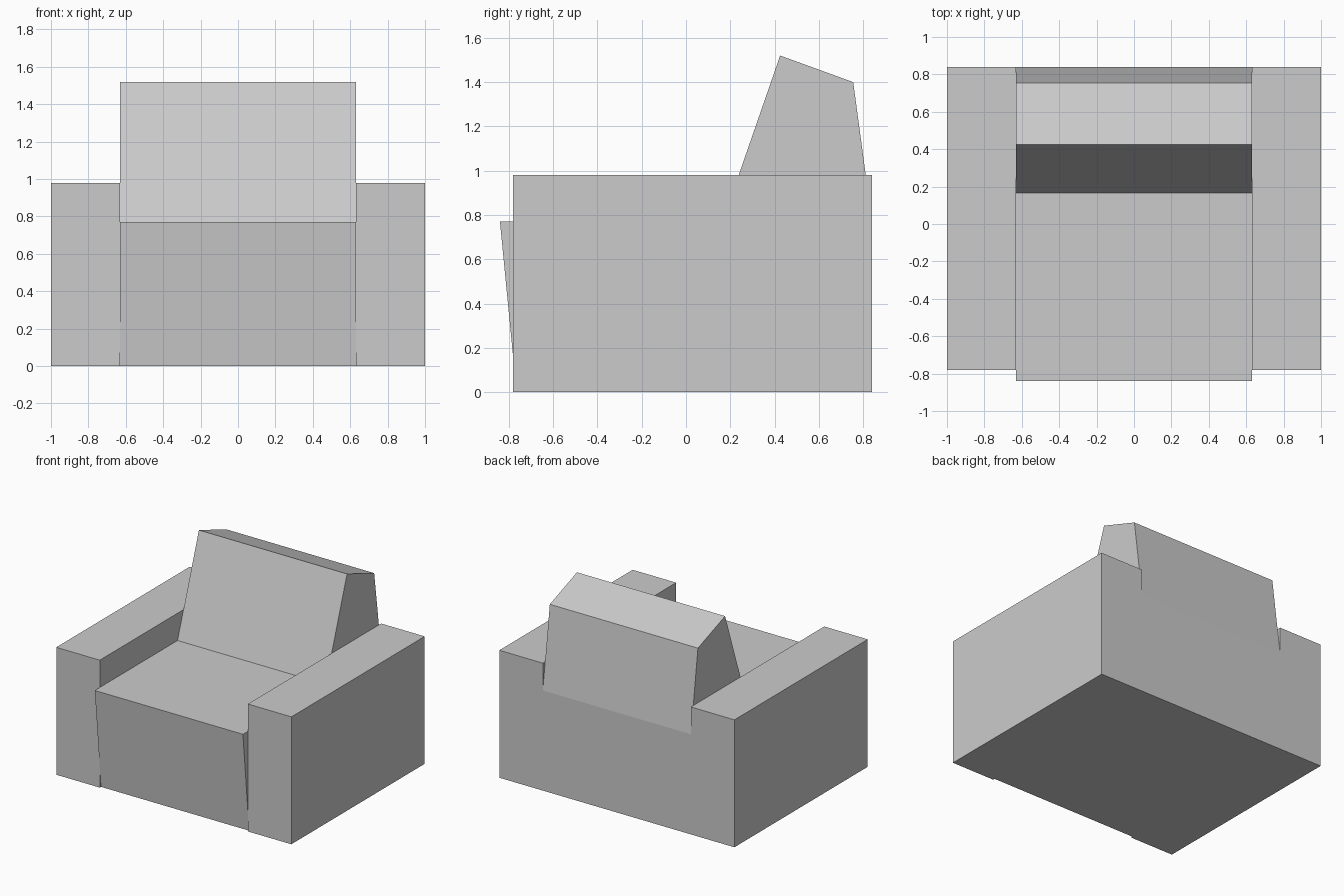
import bpy
import bmesh

cube = bpy.data.objects.get("Cube")
if cube:
    bpy.data.objects.remove(cube, do_unlink=True)

GREY = (0.6, 0.6, 0.6, 1.0)
fabric = bpy.data.materials.new("grey fabric")
fabric.use_nodes = True
fabric.diffuse_color = GREY
fabric.node_tree.nodes["Principled BSDF"].inputs["Base Color"].default_value = GREY


def extrude_profile(name, profile, x0, x1):
    """Extrude a side profile of (y, z) points from x0 to x1."""
    bm = bmesh.new()
    face = bm.faces.new([bm.verts.new((x0, y, z)) for y, z in profile])
    result = bmesh.ops.extrude_face_region(bm, geom=[face])
    moved = [v for v in result["geom"] if isinstance(v, bmesh.types.BMVert)]
    bmesh.ops.translate(bm, verts=moved, vec=(x1 - x0, 0, 0))
    bmesh.ops.recalc_face_normals(bm, faces=bm.faces)
    mesh = bpy.data.meshes.new(name)
    bm.to_mesh(mesh)
    bm.free()
    mesh.materials.append(fabric)
    obj = bpy.data.objects.new(name, mesh)
    bpy.context.collection.objects.link(obj)
    return obj


INNER, OUTER = 0.63, 1.0
FRONT, BACK = -0.78, 0.84
SEAT_TOP, ARM_TOP = 0.77, 0.98

# Block armrests on both sides
arm = [(FRONT, 0), (BACK, 0), (BACK, ARM_TOP), (FRONT, ARM_TOP)]
extrude_profile("left_armrest", arm, INNER, OUTER)
extrude_profile("right_armrest", arm, -OUTER, -INNER)

# Seat block with a front that leans forward, and the tapered backrest
# rising from it, as one closed profile
seat_and_back = [(-0.765, 0), (BACK, 0), (BACK, SEAT_TOP), (0.755, 1.40),
                 (0.425, 1.52), (0.165, SEAT_TOP), (-0.84, SEAT_TOP)]
extrude_profile("seat_and_backrest", seat_and_back, -INNER, INNER)
